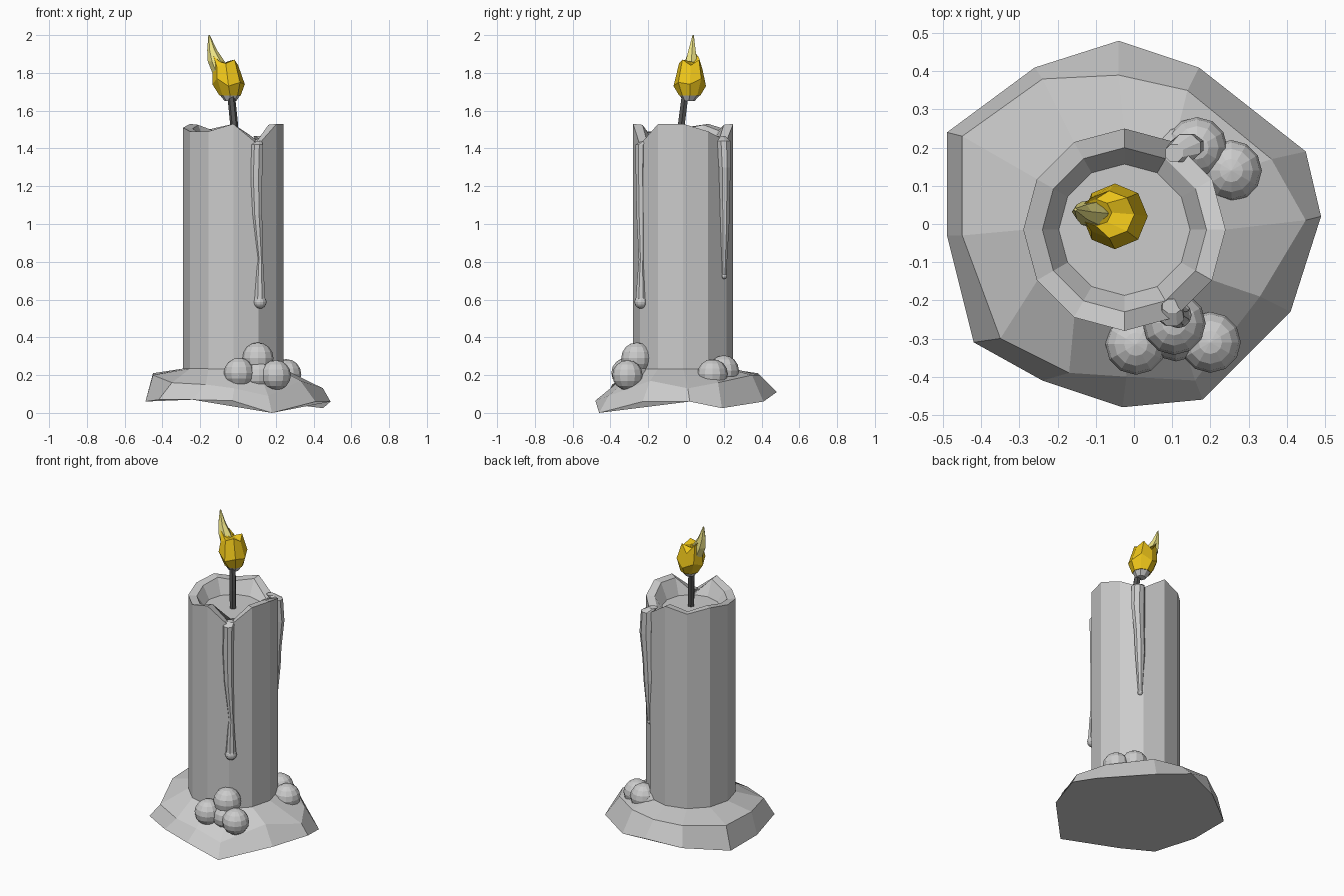
import bpy, bmesh, math
from mathutils import Vector

CX, CY = -0.025, -0.015


def material(name, col):
    m = bpy.data.materials.new(name)
    m.diffuse_color = col
    return m


def loft(name, rings, mat=None):
    """Skin a list of equal-length point rings and cap both ends."""
    bm = bmesh.new()
    rows = [[bm.verts.new(p) for p in r] for r in rings]
    n = len(rows[0])
    for a, b in zip(rows, rows[1:]):
        for i in range(n):
            j = (i + 1) % n
            bm.faces.new((a[i], a[j], b[j], b[i]))
    bm.faces.new(rows[0][::-1])
    bm.faces.new(rows[-1])
    bmesh.ops.recalc_face_normals(bm, faces=bm.faces)
    me = bpy.data.meshes.new(name)
    bm.to_mesh(me)
    bm.free()
    ob = bpy.data.objects.new(name, me)
    bpy.context.collection.objects.link(ob)
    if mat:
        me.materials.append(mat)
    return ob


def ring(x, y, z, rx, ry=None, n=12, turn=0):
    ry = rx if ry is None else ry
    return [(x + rx * math.cos(2 * math.pi * i / n + turn),
             y + ry * math.sin(2 * math.pi * i / n + turn), z) for i in range(n)]


def with_heights(r, hs):
    return [(p[0], p[1], h) for p, h in zip(r, hs)]


def ball(name, x, y, z, r):
    bpy.ops.mesh.primitive_uv_sphere_add(segments=12, ring_count=8, radius=r, location=(x, y, z))
    bpy.context.object.name = name


# Candle body with uneven rim and a sunken melted top
rim = [1.53, 1.49, 1.44, 1.53, 1.50, 1.53, 1.51, 1.49, 1.49, 1.53, 1.42, 1.53]
loft("candle_body", [
    ring(CX, CY, 0.12, 0.265),
    with_heights(ring(CX, CY, 0, 0.265), rim),
    with_heights(ring(CX, CY, 0, 0.215), [h - 0.005 for h in rim]),
    ring(CX, CY, 1.425, 0.172)])

# Wax puddle: outer edge point, then upper shoulder point
puddle = [
    (.49, .02, .06, .45, .01, .13), (.45, .19, .025, .36, .17, .16),
    (.17, .41, .06, .14, .35, .20), (-.04, .48, .11, -.04, .39, .20),
    (-.26, .41, .08, -.24, .38, .21), (-.49, .24, .06, -.45, .23, .21),
    (-.49, -.03, .06, -.45, -.03, .20), (-.42, -.31, .07, -.35, -.30, .16),
    (-.24, -.41, .07, -.17, -.39, .15), (-.03, -.48, .065, -.02, -.40, .13),
    (.18, -.46, .0, .16, -.41, .09), (.41, -.23, .06, .33, -.19, .17)]
loft("wax_puddle", [
    [p[:3] for p in puddle], [p[3:] for p in puddle],
    ring(CX, CY, 0.235, 0.262)])

# Wax drips spilling through the rim notches: x, y, z, half width x, half width y
drips = {
    "front_drip": [(.10, -.215, 1.44, .028, .02), (.10, -.24, 1.42, .034, .03),
                   (.095, -.24, 1.25, .036, .028), (.10, -.238, 1.05, .030, .026),
                   (.118, -.235, .81, .016, .016), (.116, -.237, .77, .020, .018),
                   (.116, -.238, .60, .031, .031)],
    "back_drip": [(.105, .185, 1.465, .025, .025), (.135, .20, 1.44, .042, .038),
                  (.14, .205, 1.30, .045, .034), (.13, .205, 1.12, .034, .028),
                  (.125, .205, 1.00, .034, .026), (.122, .202, .82, .020, .018),
                  (.122, .202, .73, .014, .013)]}
for name, pts in drips.items():
    loft(name, [ring(*p, n=8, turn=math.pi / 8) for p in pts])
ball("front_drip_bead", .116, -.238, .587, .035)
ball("back_drip_bead", .122, .202, .725, .016)

# Wax blobs piled on the puddle
for i, b in enumerate([(.105, -.26, .29, .083), (.005, -.315, .212, .08),
                       (.20, -.31, .20, .08), (.11, -.28, .20, .08),
                       (.255, .14, .205, .08), (.165, .20, .225, .08),
                       (.13, .19, .21, .07)]):
    ball(f"wax_blob_{i + 1}", *b)

# Wick with charred tip
char = material("wick_black", (.09, .09, .09, 1))
loft("wick", [ring(-.015, -.03, 1.42, .02, n=6), ring(-.022, -.023, 1.54, .021, n=6),
              ring(-.04, 0, 1.72, .02, n=6)], char)
loft("wick_ember", [ring(-.04, .015, 1.65, .03, n=8), ring(-.042, .02, 1.685, .056, n=8),
                    ring(-.045, .02, 1.70, .05, n=8)])

# Flame: jagged outer body and a leaning pale tongue
gold = material("flame_gold", (.85, .56, .01, 1))
pale = material("flame_yellow", (.88, .80, .25, 1))
loft("flame_outer", [
    ring(-.042, .02, 1.68, .056, n=8),
    with_heights(ring(-.05, .02, 0, .086, n=8), [1.74, 1.77, 1.73, 1.76, 1.74, 1.77, 1.73, 1.75]),
    with_heights(ring(-.065, .025, 0, .066, .062, n=8),
                 [1.84, 1.87, 1.82, 1.88, 1.87, 1.83, 1.85, 1.87]),
    with_heights(ring(-.10, .03, 0, .042, .035, n=8),
                 [1.86, 1.85, 1.86, 1.90, 1.92, 1.89, 1.86, 1.85])], gold)
loft("flame_tongue", [
    ring(-.07, .025, 1.75, .045, n=6), ring(-.115, .028, 1.86, .045, .035, n=6),
    ring(-.137, .032, 1.92, .026, .022, n=6), ring(-.153, .038, 2.0, .004, n=6)], pale)
